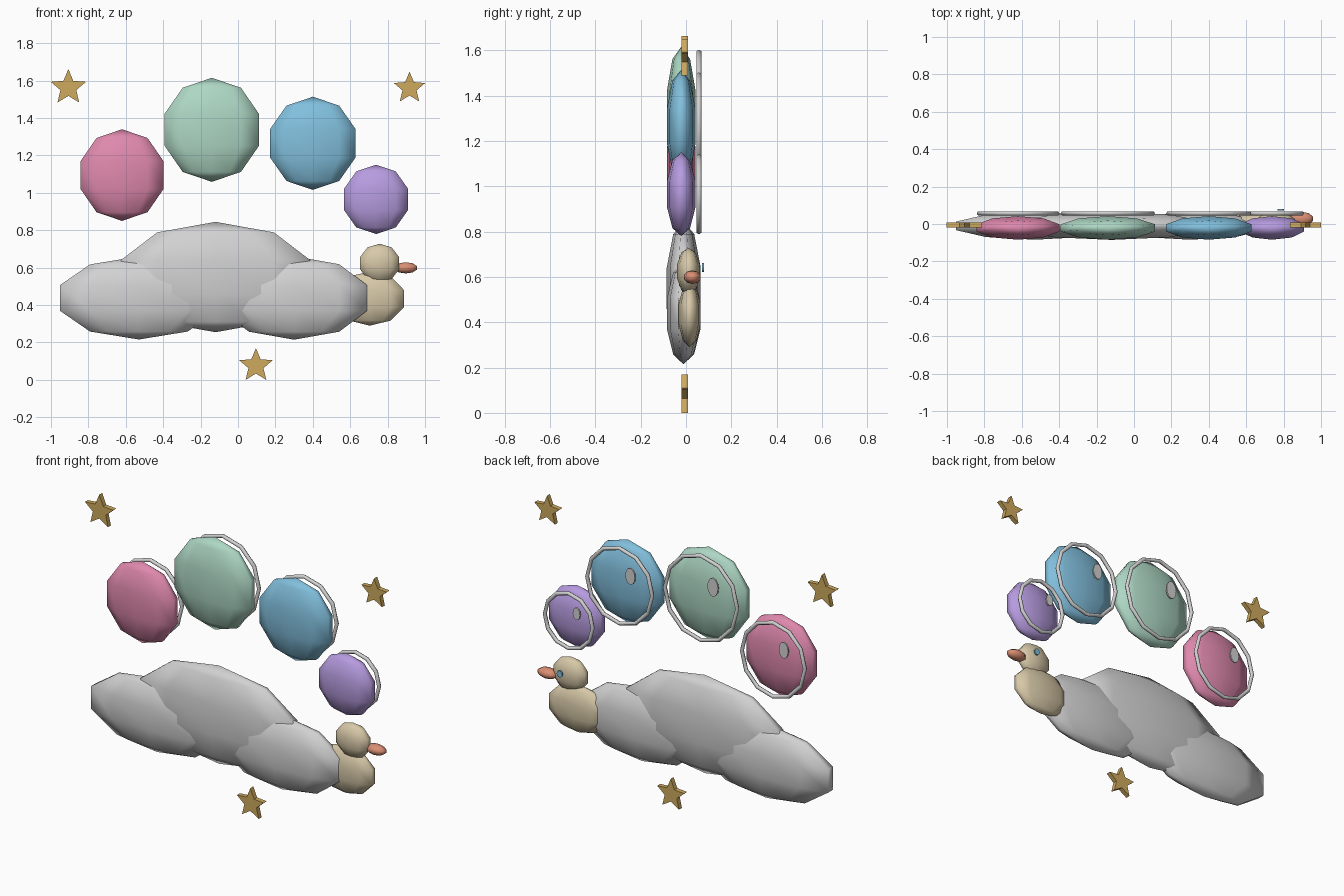
import bpy, bmesh, math
from mathutils import Vector

if "Cube" in bpy.data.objects:
    bpy.data.objects.remove(bpy.data.objects["Cube"])


def material(name, rgb):
    m = bpy.data.materials.new(name)
    m.diffuse_color = (*rgb, 1)
    m.use_nodes = True
    m.node_tree.nodes["Principled BSDF"].inputs["Base Color"].default_value = m.diffuse_color
    return m


WHITE = material("soft white", (0.64, 0.64, 0.64))
PINK = material("pink", (0.74, 0.25, 0.42))
MINT = material("mint", (0.42, 0.68, 0.55))
BLUE = material("sky blue", (0.22, 0.52, 0.72))
PURPLE = material("lilac", (0.47, 0.33, 0.74))
GOLD = material("gold", (0.62, 0.40, 0.11))
CREAM = material("cream", (0.68, 0.58, 0.39))
ORANGE = material("orange", (0.70, 0.27, 0.17))


def finish(bm, name, mat, smooth):
    bmesh.ops.recalc_face_normals(bm, faces=bm.faces)
    me = bpy.data.meshes.new(name)
    bm.to_mesh(me)
    bm.free()
    for p in me.polygons:
        p.use_smooth = smooth
    me.materials.append(mat)
    ob = bpy.data.objects.new(name, me)
    bpy.context.collection.objects.link(ob)
    return ob


def blob(name, centre, half, mat):
    """Low-poly ellipsoid whose bounds match the given half sizes."""
    bm = bmesh.new()
    bmesh.ops.create_uvsphere(bm, u_segments=10, v_segments=5, radius=1)
    ext = [max(abs(v.co[i]) for v in bm.verts) for i in range(3)]
    for v in bm.verts:
        v.co = Vector([centre[i] + v.co[i] * half[i] / ext[i] for i in range(3)])
    return finish(bm, name, mat, True)


def disc(name, centre, rx, rz, thick, mat):
    """Thin oval plate facing along y."""
    bm = bmesh.new()
    n = 12
    pts = [(math.cos(2 * math.pi * i / n), math.sin(2 * math.pi * i / n)) for i in range(n)]
    return plate(bm, name, [(centre[0] + rx * x, centre[2] + rz * z) for x, z in pts],
                 centre[1], thick, mat)


def plate(bm, name, outline, y, thick, mat):
    face = bm.faces.new([bm.verts.new((x, y - thick / 2, z)) for x, z in outline])
    ext = bmesh.ops.extrude_face_region(bm, geom=[face])
    moved = [g for g in ext["geom"] if isinstance(g, bmesh.types.BMVert)]
    bmesh.ops.translate(bm, verts=moved, vec=(0, thick, 0))
    return finish(bm, name, mat, False)


def hoop(name, centre, rx, rz, tube, mat, n=12, sides=6):
    """Oval ring facing along y; rx and rz are outer radii."""
    bm = bmesh.new()
    loops = []
    for i in range(n):
        a = 2 * math.pi * i / n
        loop = []
        for j in range(sides):
            b = 2 * math.pi * j / sides
            k = tube * (math.cos(b) - 1)
            loop.append(bm.verts.new((centre[0] + (rx + k) * math.cos(a),
                                      centre[1] + tube * math.sin(b),
                                      centre[2] + (rz + k) * math.sin(a))))
        loops.append(loop)
    for i in range(n):
        p, q = loops[i], loops[(i + 1) % n]
        for j in range(sides):
            k = (j + 1) % sides
            bm.faces.new((p[j], q[j], q[k], p[k]))
    return finish(bm, name, mat, True)


def star(name, x, z, r):
    pts = []
    for i in range(10):
        a = math.pi / 2 + i * math.pi / 5
        k = r if i % 2 == 0 else r * 0.45
        pts.append((x + k * math.cos(a), z + k * math.sin(a)))
    return plate(bmesh.new(), name, pts, -0.006, 0.028, GOLD)


# cloud
blob("cloud_middle", (-0.12, -0.01, 0.55), (0.505, 0.075, 0.295), WHITE)
blob("cloud_left", (-0.53, -0.01, 0.438), (0.422, 0.074, 0.222), WHITE)
blob("cloud_right", (0.30, -0.012, 0.438), (0.39, 0.072, 0.223), WHITE)

# balloons, each with a rim hoop and a shine plate on the back
for name, x, z, hw, hh, mat in (("pink", -0.62, 1.095, 0.221, 0.245, PINK),
                                ("mint", -0.14, 1.337, 0.252, 0.278, MINT),
                                ("blue", 0.40, 1.265, 0.228, 0.249, BLUE),
                                ("lilac", 0.738, 0.965, 0.171, 0.185, PURPLE)):
    blob(name + "_balloon", (x, -0.021, z), (hw, 0.063, hh), mat)
    hoop(name + "_balloon_rim", (x, 0.057, z), hw, hh * 0.955, 0.012, WHITE)
    disc(name + "_balloon_shine", (x - hw * 0.33, 0.062, z + hh * 0.32),
         hw * 0.14, hh * 0.2, 0.009, WHITE)

# duck
blob("duck_body", (0.705, 0.016, 0.435), (0.183, 0.048, 0.145), CREAM)
blob("duck_head", (0.757, 0.011, 0.624), (0.105, 0.05, 0.104), CREAM)
blob("duck_beak", (0.897, 0.028, 0.599), (0.06, 0.037, 0.03), ORANGE)
disc("duck_eye", (0.785, 0.075, 0.641), 0.018, 0.02, 0.008, BLUE)

# stars
star("star_left", -0.907, 1.563, 0.099)
star("star_right", 0.917, 1.56, 0.088)
star("star_bottom", 0.096, 0.076, 0.094)
